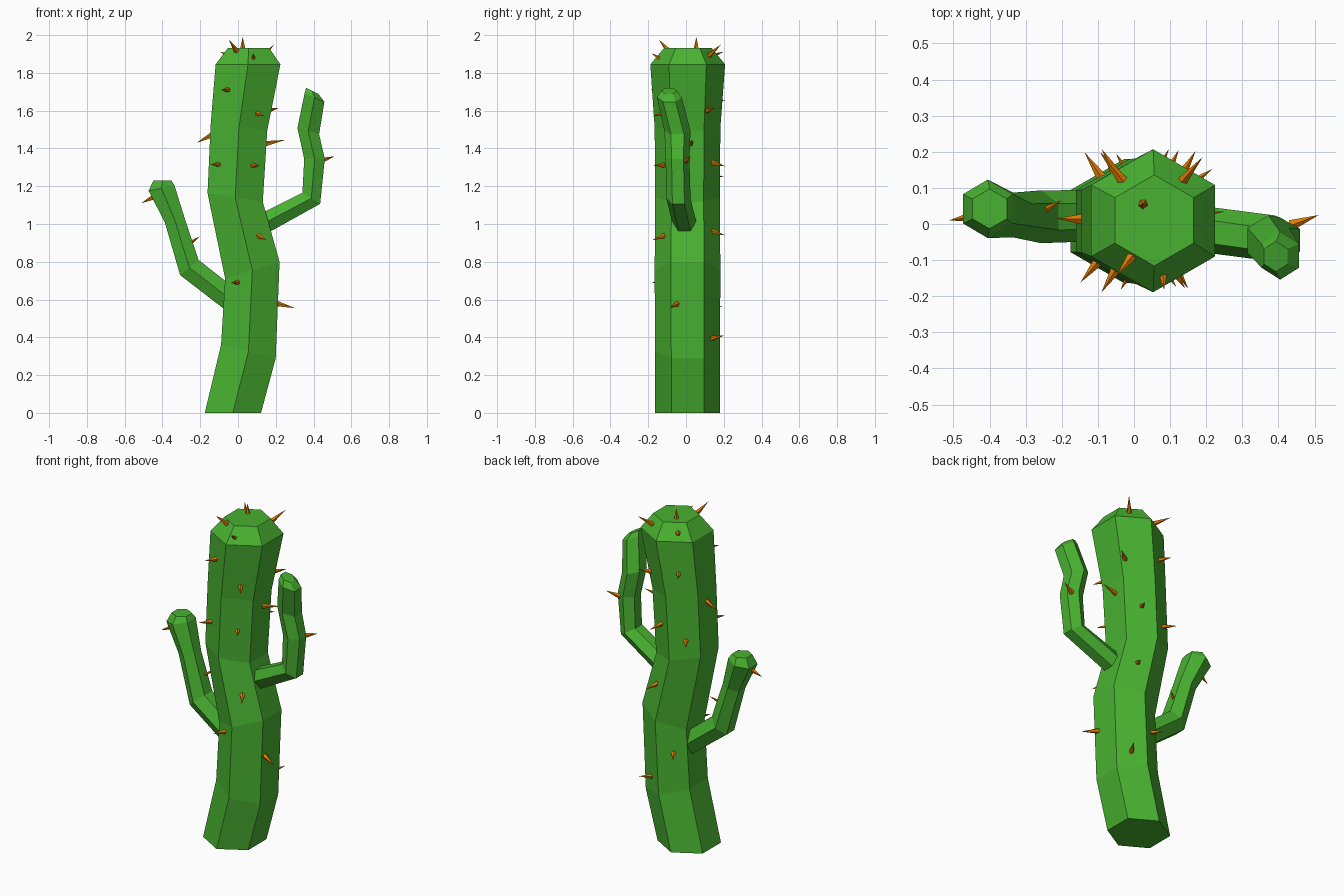
import bpy, bmesh, math
from mathutils import Vector, Matrix


def material(name, rgb):
    m = bpy.data.materials.new(name)
    m.diffuse_color = (*rgb, 1)
    return m


GREEN = material("cactus green", (0.066, 0.445, 0.03))
ORANGE = material("spine orange", (0.75, 0.2, 0.0))


def finish(bm, name, mat):
    bmesh.ops.recalc_face_normals(bm, faces=bm.faces)
    me = bpy.data.meshes.new(name)
    bm.to_mesh(me)
    bm.free()
    me.materials.append(mat)
    ob = bpy.data.objects.new(name, me)
    bpy.context.collection.objects.link(ob)
    return ob


def stem(name, rings):
    """Six-sided tube through rings of (x, y, z, radius, lean in degrees)."""
    bm = bmesh.new()
    loops = []
    for x, y, z, r, lean in rings:
        rot = Matrix.Rotation(math.radians(lean), 3, 'Y')
        loops.append([bm.verts.new(Vector((x, y, z)) + rot @ Vector(
            (r * math.cos(math.radians(30 + 60 * k)),
             r * math.sin(math.radians(30 + 60 * k)), 0))) for k in range(6)])
    for a, b in zip(loops, loops[1:]):
        for k in range(6):
            j = (k + 1) % 6
            bm.faces.new((a[k], a[j], b[j], b[k]))
    bm.faces.new(loops[0][::-1])
    bm.faces.new(loops[-1])
    return finish(bm, name, GREEN)


# Trunk and two arms
TRUNK = [(-0.027, 0.008, 0, 0.172, 0), (0.055, 0.008, 0.325, 0.172, 14),
         (0.076, 0.008, 0.755, 0.174, -17), (-0.015, 0.008, 1.14, 0.171, 9),
         (0.005, 0.008, 1.51, 0.174, 6), (0.053, 0.009, 1.845, 0.198, 0),
         (0.056, 0.01, 1.932, 0.126, 0)]
stem("trunk", TRUNK)
stem("right_arm", [(0.08, 0.0, 0.973, 0.064, 62), (0.388, -0.04, 1.136, 0.064, 32),
                   (0.405, -0.045, 1.345, 0.063, 0), (0.372, -0.045, 1.492, 0.069, 16),
                   (0.405, -0.088, 1.67, 0.066, 24), (0.393, -0.09, 1.705, 0.042, 26)])
stem("left_arm", [(-0.02, 0.025, 0.585, 0.07, -58), (-0.258, 0.02, 0.77, 0.073, -40),
                  (-0.335, 0.025, 1.02, 0.062, -12), (-0.405, 0.042, 1.19, 0.081, -12),
                  (-0.4, 0.042, 1.23, 0.055, 0)])


# Spines
spines = bmesh.new()


def spine(base, tip):
    base, tip = Vector(base), Vector(tip)
    d = (tip - base).normalized()
    base = base - d * 0.01
    length = (tip - base).length
    mat = (Matrix.Translation((base + tip) / 2)
           @ d.to_track_quat('Z', 'Y').to_matrix().to_4x4())
    bmesh.ops.create_cone(spines, cap_ends=True, segments=5, radius1=0.016,
                          radius2=0, depth=length, matrix=mat)


def trunk_spine(z, angle, length=0.07, rise=0.0):
    for a, b in zip(TRUNK, TRUNK[1:]):
        if a[2] <= z <= b[2]:
            t = (z - a[2]) / (b[2] - a[2])
            x, y, r = (a[i] + (b[i] - a[i]) * t for i in (0, 1, 3))
    off = math.radians(angle - 60 * round(angle / 60))
    reach = r * math.cos(math.radians(30)) / math.cos(off)
    d = Vector((math.cos(math.radians(angle)), math.sin(math.radians(angle)), 0))
    p = Vector((x, y, z)) + d * reach
    spine(p, p + d * length + Vector((0, 0, rise)))


for s in [(1.71, 238), (1.585, 304, 0.07, -0.015), (1.315, 230), (1.31, 304),
          (0.935, 302, 0.07, -0.02), (0.69, 240), (1.6, 36, 0.075, 0.015),
          (1.425, 6, 0.1, 0.02), (0.575, -22, 0.09, -0.02), (1.465, 178, 0.07, -0.035),
          (1.325, 63, 0.075, -0.02), (0.96, 64, 0.07, -0.02), (0.395, 60, 0.075, 0.015),
          (1.655, 120, 0.07, 0.0), (1.26, 124, 0.08, -0.01), (0.57, 122, 0.07, -0.01)]:
    trunk_spine(*s)

# Spines on the crown and arms
for base, tip in [((0.025, 0.055, 1.932), (0.025, 0.055, 1.99)),
                  ((-0.01, -0.095, 1.92), (-0.048, -0.143, 1.975)),
                  ((0.135, 0.12, 1.89), (0.19, 0.185, 1.95)),
                  ((-0.035, 0.125, 1.885), (-0.095, 0.2, 1.912)),
                  ((0.08, -0.135, 1.87), (0.083, -0.182, 1.905)),
                  ((-0.45, 0.02, 1.14), (-0.512, 0.01, 1.11)),
                  ((-0.268, 0.027, 0.89), (-0.2, 0.066, 0.935)),
                  ((0.445, 0.0, 1.337), (0.512, 0.025, 1.358))]:
    spine(base, tip)
finish(spines, "spines", ORANGE)
